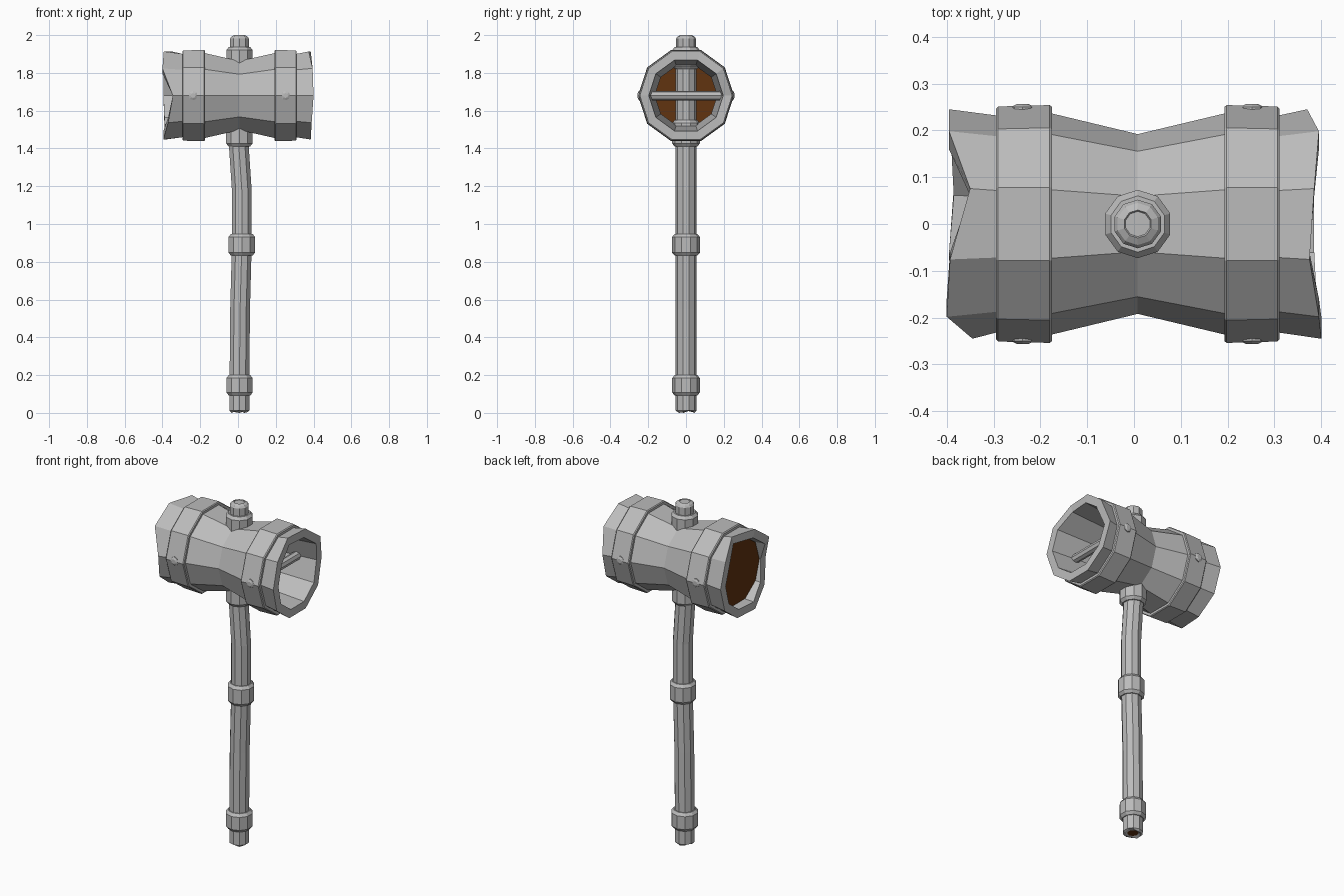
import bpy, bmesh, math
from mathutils import Vector

cube = bpy.data.objects.get("Cube")
if cube:
    bpy.data.objects.remove(cube)


def material(name, rgb):
    m = bpy.data.materials.new(name)
    m.use_nodes = True
    m.diffuse_color = (*rgb, 1)
    m.node_tree.nodes["Principled BSDF"].inputs["Base Color"].default_value = (*rgb, 1)
    return m


STEEL = material("grey steel", (0.5, 0.5, 0.5))
WOOD = material("brown wood", (0.12, 0.033, 0.005))
SIDES = 10
HEAD_Z = 1.68
STEP = math.tau / SIDES


def skin(name, loops, mat, closed=False, caps=True):
    """Bridge successive rings of points into a flat-shaded mesh."""
    bm = bmesh.new()
    rings = [[bm.verts.new(p) for p in loop] for loop in loops]
    pairs = list(zip(rings, rings[1:]))
    if closed:
        pairs.append((rings[-1], rings[0]))
    for a, b in pairs:
        n = len(a)
        for i in range(n):
            j = (i + 1) % n
            bm.faces.new((a[i], a[j], b[j], b[i]))
    if caps and not closed:
        bm.faces.new(rings[0])
        bm.faces.new(rings[-1])
    bmesh.ops.recalc_face_normals(bm, faces=bm.faces[:])
    mesh = bpy.data.meshes.new(name)
    bm.to_mesh(mesh)
    bm.free()
    mesh.materials.append(mat)
    obj = bpy.data.objects.new(name, mesh)
    bpy.context.collection.objects.link(obj)
    return obj


def ring_z(z, r, x=0.008, wobble=None):
    """Upright ring, one corner facing the front."""
    return [Vector((x + r * math.sin(i * STEP), r * math.cos(i * STEP),
                    z + (wobble[i] if wobble else 0))) for i in range(SIDES)]


def ring_x(x, r):
    """Ring around the head axis; x may be one value or one per corner."""
    xs = x if isinstance(x, list) else [x] * SIDES
    return [Vector((xs[i], r * math.cos(i * STEP), HEAD_Z + r * math.sin(i * STEP)))
            for i in range(SIDES)]


# hollow waisted head with chipped rims
left_rim = [0.370, 0.395, 0.385, 0.375, 0.395, 0.400, 0.390, 0.385, 0.385, 0.380]
right_rim = [-0.395, -0.395, -0.350, -0.393, -0.400, -0.345, -0.370, -0.395, -0.385, -0.390]
head = [(right_rim, 0.245), (-0.295, 0.232), (-0.175, 0.236), (0.008, 0.192),
        (0.193, 0.236), (0.31, 0.232), (left_rim, 0.245),
        (left_rim, 0.197), (0.008, 0.165), (right_rim, 0.197)]
skin("hammer_head", [ring_x(*p) for p in head], STEEL, closed=True)

# bands around the head, with a pin through each
for side, inner, outer, pin_x in (("right", -0.175, -0.295, -0.238),
                                  ("left", 0.193, 0.311, 0.252)):
    d = 0.005 if outer > inner else -0.005
    band = [(inner, 0.225), (inner, 0.25), (inner + d, 0.254),
            (outer - d, 0.251), (outer, 0.246), (outer, 0.225)]
    skin(side + "_band", [ring_x(*p) for p in band], STEEL, closed=True)
    pin = [[Vector((pin_x + r * math.cos(k * math.tau / 8), y,
                    HEAD_Z + r * math.sin(k * math.tau / 8))) for k in range(8)]
           for y, r in ((-0.256, 0.013), (-0.25, 0.025), (0.25, 0.025), (0.256, 0.013))]
    skin(side + "_pin", pin, STEEL)

# wooden plug inside one end of the head
skin("wooden_plug", [ring_x(-0.342, 0.19), ring_x(-0.338, 0.19)], WOOD)

# bent handle with a chipped foot
chips = [0.0, 0.008, 0.014, 0.004, 0.0, 0.012, 0.006, 0.0, 0.01, 0.004]
handle = [ring_z(0.01, 0.03), ring_z(0.0, 0.045, wobble=chips), ring_z(0.012, 0.055)]
handle += [ring_z(z, 0.055, x) for z, x in
           ((0.2, 0.008), (0.55, 0.011), (0.88, 0.02), (1.18, 0.02),
            (1.42, 0.004), (1.9, 0.007))]
shaft = skin("handle", handle, STEEL)
shaft.data.materials.append(WOOD)
for f in shaft.data.polygons:
    if len(f.vertices) == SIDES and f.center.z < 0.1:
        f.material_index = 1

# bevelled collars along the handle
for name, low, high, x in (("foot_collar", 0.092, 0.2, 0.008),
                           ("middle_collar", 0.832, 0.948, 0.02),
                           ("neck_collar", 1.41, 1.55, 0.007),
                           ("crown_collar", 1.82, 1.937, 0.008)):
    skin(name, [ring_z(low, 0.06, x), ring_z(low + 0.016, 0.073, x),
                ring_z(high - 0.016, 0.073, x), ring_z(high, 0.06, x)], STEEL)

# cap on top
skin("top_cap", [ring_z(z, r) for z, r in
                 ((1.92, 0.052), (1.982, 0.052), (1.992, 0.045), (2.0, 0.03),
                  (1.996, 0.027))], STEEL)
